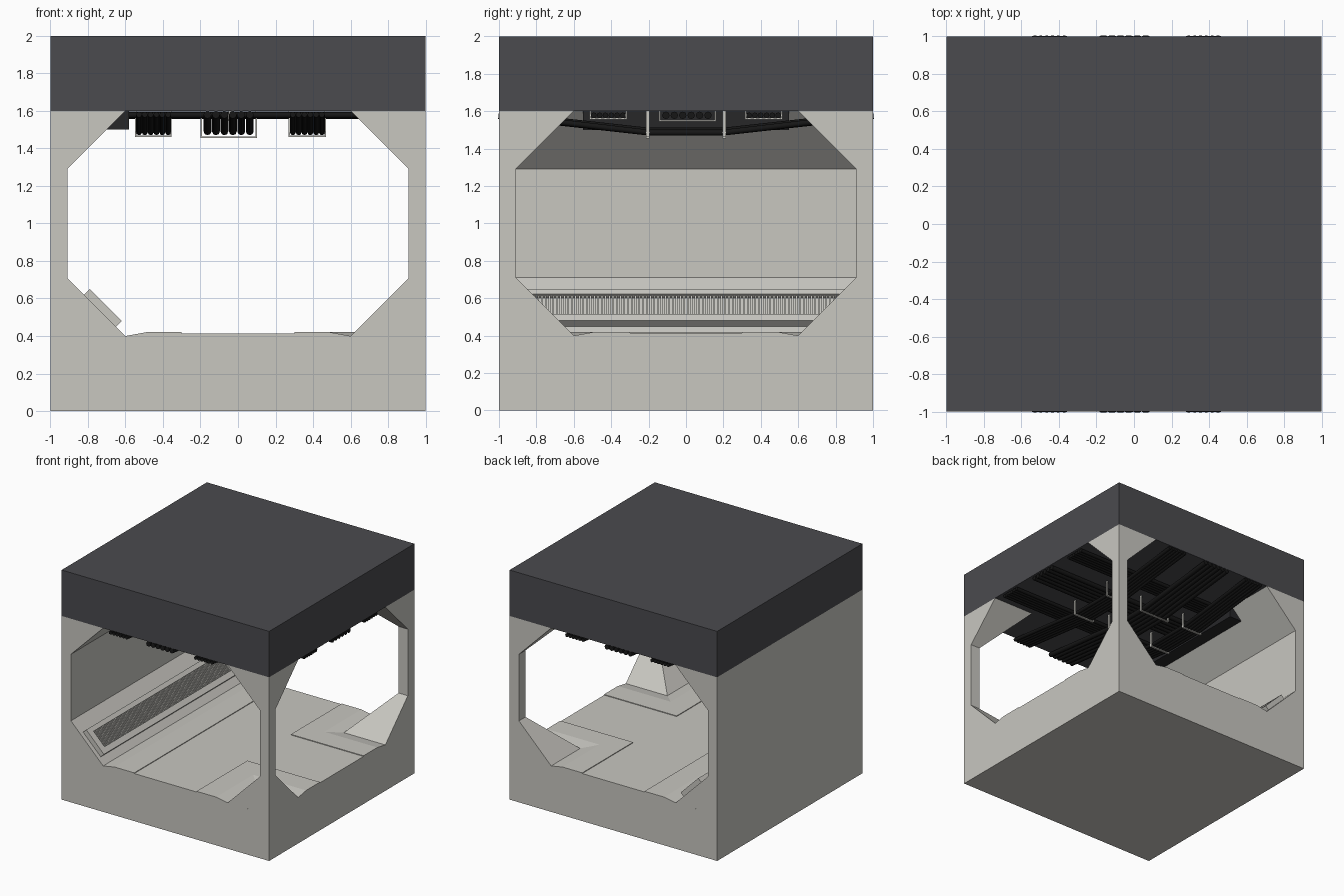
import bpy, bmesh, math

if "Cube" in bpy.data.objects:
    bpy.data.objects.remove(bpy.data.objects["Cube"])


def material(name, rgb):
    m = bpy.data.materials.new(name)
    m.diffuse_color = (*rgb, 1)
    m.use_nodes = True
    m.node_tree.nodes["Principled BSDF"].inputs["Base Color"].default_value = m.diffuse_color
    return m


LIGHT = material("light_grey", (0.58, 0.57, 0.53))
ROOF = material("charcoal", (0.069, 0.069, 0.077))
BOX = material("dark_grey", (0.02, 0.02, 0.022))
BLACK = material("black", (0.008, 0.008, 0.008))


def finish(bm, name, mat):
    bmesh.ops.recalc_face_normals(bm, faces=bm.faces)
    me = bpy.data.meshes.new(name)
    bm.to_mesh(me)
    bm.free()
    me.materials.append(mat)
    ob = bpy.data.objects.new(name, me)
    bpy.context.collection.objects.link(ob)
    return ob


def loft(bm, rings):
    """Closed solid through a list of matching point rings."""
    vs = [[bm.verts.new(p) for p in r] for r in rings]
    n = len(vs[0])
    for a, b in zip(vs, vs[1:]):
        for i in range(n):
            bm.faces.new((a[i], a[(i + 1) % n], b[(i + 1) % n], b[i]))
    bm.faces.new(vs[0])
    bm.faces.new(vs[-1])


def prism_y(bm, prof, y0, y1):
    loft(bm, [[(x, y, z) for x, z in prof] for y in (y0, y1)])


def prism_x(bm, prof, x0, x1):
    loft(bm, [[(x, y, z) for y, z in prof] for x in (x0, x1)])


def box(bm, x0, x1, y0, y1, z0, z1):
    prism_y(bm, [(x0, z0), (x1, z0), (x1, z1), (x0, z1)], y0, y1)


# shell: base, closed left wall and two tapered corner posts
LEVELS = [(0.4, 0.6), (0.71, 0.91), (1.29, 0.91), (1.6, 0.6)]
bm = bmesh.new()
box(bm, -1, 1, -1, 1, 0, 0.4)
prism_y(bm, [(-1, 0.4)] + [(-w, z) for z, w in LEVELS] + [(-1, 1.6)], -1, 1)
for s in (-1, 1):
    loft(bm, [[(w, s * w, z), (1, s * w, z), (1, s, z), (w, s, z)] for z, w in LEVELS])
finish(bm, "corridor_shell", LIGHT)

# roof slab
bm = bmesh.new()
box(bm, -1, 1, -1, 1, 1.6, 2)
finish(bm, "roof_slab", ROOF)

# floor: low centre walkways with raised, sloped side strips
bm = bmesh.new()
box(bm, -0.3, 0.3, -1, 1, 0.39, 0.414)
box(bm, 0.3, 1, -0.3, 0.3, 0.39, 0.414)
finish(bm, "floor_walkway", LIGHT)
strip = [(0.3, 0.4), (0.3, 0.42), (0.49, 0.42), (0.6, 0.4)]
bm = bmesh.new()
prism_y(bm, [(-u, z) for u, z in strip], -1, 1)
for s in (-1, 1):
    prism_y(bm, strip, s * 0.3, s)
    prism_x(bm, [(s * u, z) for u, z in strip], 0.3, 1)
finish(bm, "floor_side_strips", LIGHT)


# vent panel on the lower left slope (s runs down the slope, n out of it)
def slope_rect(s0, s1, n0, n1):
    r = math.sqrt(0.5)
    return [(-0.82 + (s + n) * r, 0.62 + (n - s) * r)
            for s, n in ((s0, n0), (s1, n0), (s1, n1), (s0, n1))]


LEN, TH = 0.96, 0.042
bm = bmesh.new()
prism_y(bm, slope_rect(0, 0.04, 0, TH), -LEN, LEN)
prism_y(bm, slope_rect(0.19, 0.24, 0, TH), -LEN, LEN)
prism_y(bm, slope_rect(0.04, 0.19, 0, 0.012), -LEN, LEN)
for s in (-1, 1):
    prism_y(bm, slope_rect(0.04, 0.19, 0, TH), s * LEN, s * 0.9)
finish(bm, "vent_frame", LIGHT)
bm = bmesh.new()
for i in range(90):
    y = -0.89 + 0.02 * i
    prism_y(bm, slope_rect(0.04, 0.19, 0.01, 0.032), y - 0.005, y + 0.005)
finish(bm, "vent_bars", LIGHT)


# ceiling pipes
def pipes(name, paths, radius):
    cu = bpy.data.curves.new(name, 'CURVE')
    cu.dimensions = '3D'
    cu.bevel_depth = radius
    cu.bevel_resolution = 2
    cu.use_fill_caps = True
    for path in paths:
        sp = cu.splines.new('POLY')
        sp.points.add(len(path) - 1)
        for p, co in zip(sp.points, path):
            p.co = (*co, 1)
    cu.materials.append(BLACK)
    ob = bpy.data.objects.new(name, cu)
    bpy.context.collection.objects.link(ob)
    bpy.ops.object.select_all(action='DESELECT')
    ob.select_set(True)
    bpy.context.view_layer.objects.active = ob
    bpy.ops.object.convert(target='MESH')
    bpy.ops.object.shade_smooth_by_angle(angle=math.radians(50))


def spread(centre, count, step):
    return [centre + (i - (count - 1) / 2) * step for i in range(count)]


# sagging bundles along the main corridor: centre, spacing, radius
for name, c, step, r in (("left", -0.45, 0.031, 0.0155),
                         ("middle", -0.05, 0.045, 0.021),
                         ("right", 0.37, 0.031, 0.0155)):
    zb = 1.47 + r
    pipes("main_pipes_" + name,
          [[(x, -1.002, 1.58), (x, -0.2, zb), (x, 0.2, zb), (x, 1.002, 1.58)]
           for x in spread(c, 6, step)], r)

# straight bundles along the side corridor
for name, c, step, r in (("front", -0.415, 0.031, 0.0155),
                         ("middle", 0.005, 0.045, 0.02),
                         ("back", 0.415, 0.031, 0.0155)):
    pipes("side_pipes_" + name,
          [[(-0.6, y, 1.578), (0.99, y, 1.578)] for y in spread(c, 6, step)], r)

# junction box where the side pipes meet the closed wall
bm = bmesh.new()
box(bm, -0.8, -0.58, -0.55, 0.55, 1.5, 1.6)
finish(bm, "junction_box", BOX)

# U-shaped hangers around the bundles
T = 0.008
bm = bmesh.new()
for a, b, z in ((-0.55, -0.355, 1.462), (-0.2, 0.1, 1.455), (0.27, 0.47, 1.462)):
    for y in (-0.205, 0.205):
        y0, y1 = y - 0.009, y + 0.009
        box(bm, a, b, y0, y1, z, z + T)
        box(bm, a, a + T, y0, y1, z + T, 1.6)
        box(bm, b - T, b, y0, y1, z + T, 1.6)
for a, b, z in ((-0.515, -0.315, 1.555), (-0.145, 0.16, 1.545), (0.315, 0.515, 1.555)):
    x0, x1 = -0.05, -0.035
    box(bm, x0, x1, a, b, z, z + T)
    box(bm, x0, x1, a, a + T, z + T, 1.6)
    box(bm, x0, x1, b - T, b, z + T, 1.6)
finish(bm, "pipe_hangers", LIGHT)
